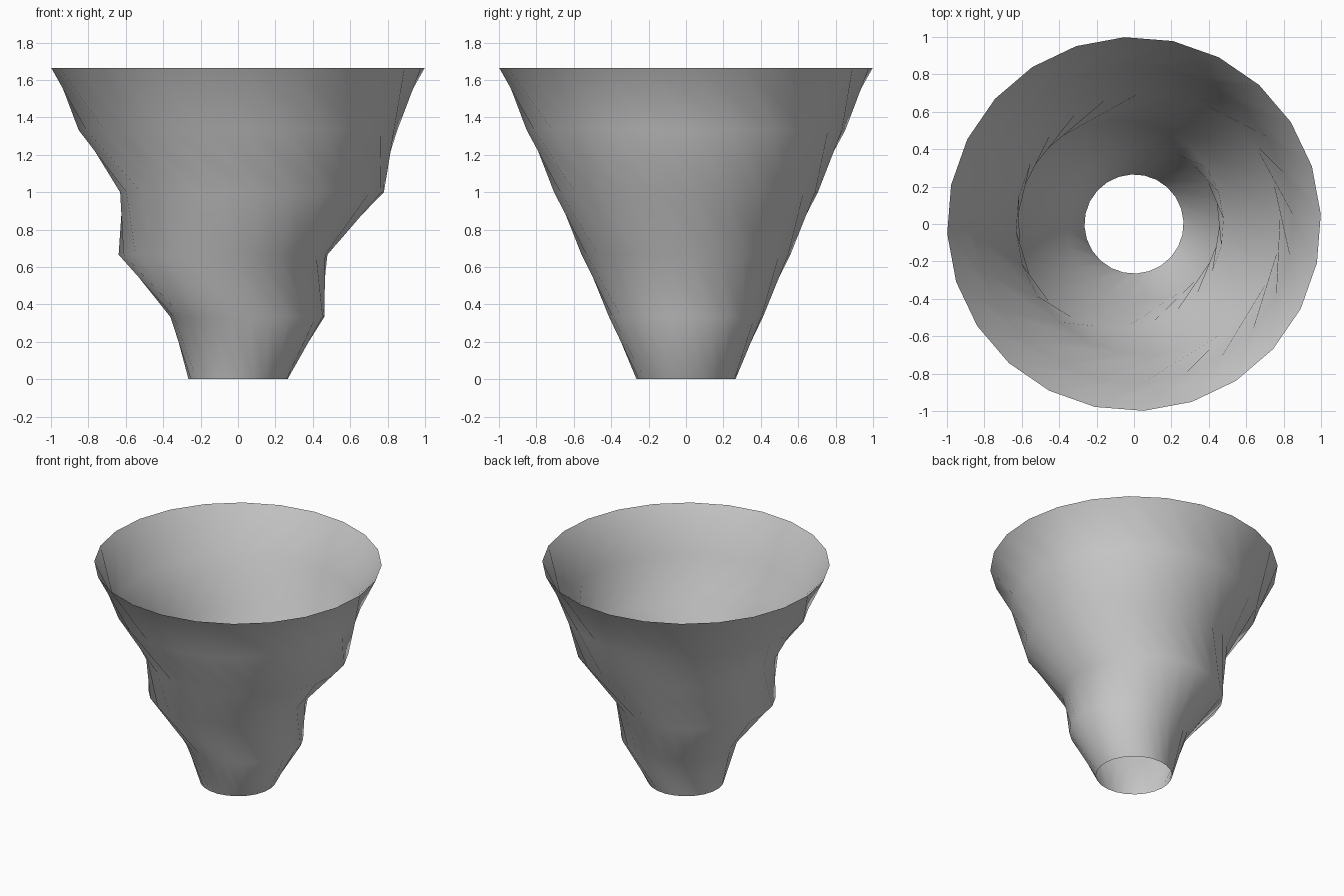
import bpy
import bmesh
from math import cos, sin, radians

cube = bpy.data.objects.get("Cube")
if cube:
    bpy.data.objects.remove(cube, do_unlink=True)

# Plain grey material
grey = bpy.data.materials.new("light grey")
grey.use_nodes = True
grey.diffuse_color = (0.6, 0.6, 0.6, 1)
grey.node_tree.nodes["Principled BSDF"].inputs["Base Color"].default_value = (0.6, 0.6, 0.6, 1)

SIDES = 24
STEP = 360 / SIDES
HEIGHT, BOTTOM_R, TOP_R = 1.665, 0.265, 1.0
SWAY = [0, 0.05, -0.08, 0.075, 0, 0]   # sideways shift of each ring
LAST = len(SWAY) - 1

# Open twisted funnel: rings widen upward, each turned two sides from the one below
bm = bmesh.new()
rings = []
for k, shift in enumerate(SWAY):
    t = k / LAST
    r = BOTTOM_R + (TOP_R - BOTTOM_R) * t
    ring = []
    for i in range(SIDES):
        a = radians(3 + STEP * (i - 2 * k))
        ring.append(bm.verts.new((shift + r * cos(a), r * sin(a), HEIGHT * t)))
    rings.append(ring)

# Triangles along the twist
for low, high in zip(rings, rings[1:]):
    for i in range(SIDES):
        j = (i + 1) % SIDES
        bm.faces.new((low[i], low[j], high[j]))
        bm.faces.new((low[i], high[j], high[i]))

for f in bm.faces:
    f.smooth = True
mesh = bpy.data.meshes.new("twisted_funnel")
bm.to_mesh(mesh)
bm.free()
mesh.materials.append(grey)
funnel = bpy.data.objects.new("twisted_funnel", mesh)
bpy.context.collection.objects.link(funnel)
